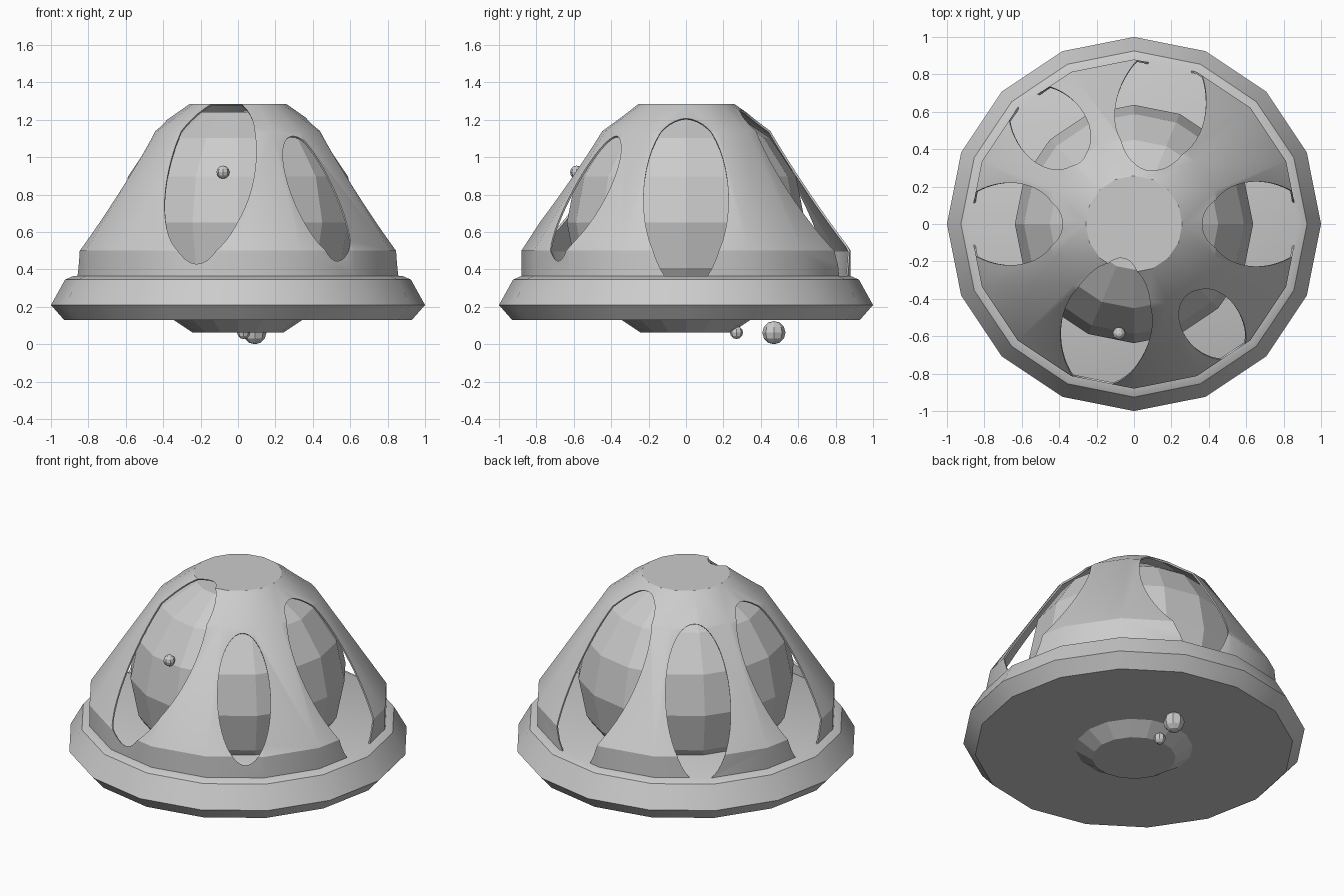
import bpy, bmesh, math
from mathutils import Vector, Matrix

if "Cube" in bpy.data.objects:
    bpy.data.objects.remove(bpy.data.objects["Cube"], do_unlink=True)

SIDES = 16

grey = bpy.data.materials.new("light_grey")
grey.use_nodes = True
COLOUR = (0.6, 0.6, 0.6, 1)
grey.diffuse_color = COLOUR
grey.node_tree.nodes["Principled BSDF"].inputs["Base Color"].default_value = COLOUR


def make_object(name, bm):
    bmesh.ops.recalc_face_normals(bm, faces=bm.faces)
    mesh = bpy.data.meshes.new(name)
    bm.to_mesh(mesh)
    bm.free()
    mesh.materials.append(grey)
    obj = bpy.data.objects.new(name, mesh)
    bpy.context.collection.objects.link(obj)
    return obj


def activate(obj):
    bpy.ops.object.select_all(action="DESELECT")
    obj.select_set(True)
    bpy.context.view_layer.objects.active = obj


def smooth(obj):
    activate(obj)
    bpy.ops.object.shade_smooth_by_angle(angle=math.radians(30))


def lathe(name, profile, closed=False):
    """Turn (radius, height) points around z; open profiles get flat end caps."""
    bm = bmesh.new()
    rings = []
    for r, z in profile:
        rings.append([bm.verts.new((r * math.cos(a), r * math.sin(a), z))
                      for a in (math.tau * i / SIDES for i in range(SIDES))])
    for low, high in zip(rings, rings[1:]):
        for i in range(SIDES):
            j = (i + 1) % SIDES
            bm.faces.new((low[i], low[j], high[j], high[i]))
    bm.faces.new(rings[0][::-1])
    bm.faces.new(rings[-1])
    return make_object(name, bm)


def slot_cutter(azimuth, top, bottom, half_width, depth=0.25):
    """Elliptical plug set square to the sloping line from top to bottom."""
    a = math.radians(azimuth)
    out = Vector((math.cos(a), math.sin(a), 0))
    up = Vector((0, 0, 1))
    p, q = (out * r + up * z for r, z in (top, bottom))
    along = (p - q).normalized()
    side = up.cross(out)
    normal = side.cross(along)
    bm = bmesh.new()
    bmesh.ops.create_cone(bm, cap_ends=True, segments=48, radius1=1, radius2=1, depth=2)
    frame = Matrix((side * half_width, along * (p - q).length / 2, normal * depth)).transposed()
    bm.transform(Matrix.Translation((p + q) / 2) @ frame.to_4x4())
    cutter = make_object("slot_cutter", bm)
    cutter.hide_render = True
    return cutter


# Base dish with bevelled rim
base = lathe("base_rim", [(0.93, 0.13), (1.0, 0.21), (0.925, 0.345), (0.88, 0.365)])
smooth(base)

# Inner globe with flattened poles
globe = lathe("inner_globe", [(0.637 * math.cos(t), 0.652 + 0.637 * math.sin(t))
                              for t in (math.radians(22.5 * k) for k in range(-3, 4))])

# Thin outer shell: outside profile up, inside profile back down
outside = [(0.88, 0.36), (0.88, 0.5), (0.465, 1.14), (0.258, 1.285)]
inside = [(0.252, 1.275), (0.457, 1.132), (0.87, 0.496), (0.87, 0.36)]
shell = lathe("slotted_shell", outside)
cavity = lathe("shell_cavity", [(0.87, 0.3)] + inside[-2::-1])
cavity.hide_render = True

# Slots around the shell: azimuth, top point, bottom point, half width
cutters = [cavity] + [slot_cutter(*s) for s in (
    (0, (0.37, 1.21), (0.92, 0.32), 0.227),
    (77, (0.29, 1.25), (0.92, 0.32), 0.24),
    (131, (0.43, 1.15), (0.91, 0.36), 0.19),
    (180, (0.39, 1.20), (0.92, 0.32), 0.22),
    (255, (0.19, 1.285), (0.89, 0.45), 0.24),
    (308, (0.47, 1.11), (0.89, 0.46), 0.155),
)]
activate(shell)
for cutter in cutters:
    mod = shell.modifiers.new("cut", "BOOLEAN")
    mod.operation = "DIFFERENCE"
    mod.solver = "EXACT"
    mod.object = cutter
    bpy.ops.object.modifier_apply(modifier=mod.name)
    bpy.data.objects.remove(cutter, do_unlink=True)
smooth(shell)

# Small faceted studs
for name, place, radius in (("front_stud", (-0.08, -0.585, 0.92), 0.035),
                            ("small_foot", (0.03, 0.27, 0.063), 0.035),
                            ("large_foot", (0.09, 0.47, 0.062), 0.062)):
    bm = bmesh.new()
    bmesh.ops.create_uvsphere(bm, u_segments=8, v_segments=6, radius=radius)
    bm.transform(Matrix.Translation(place))
    make_object(name, bm)
